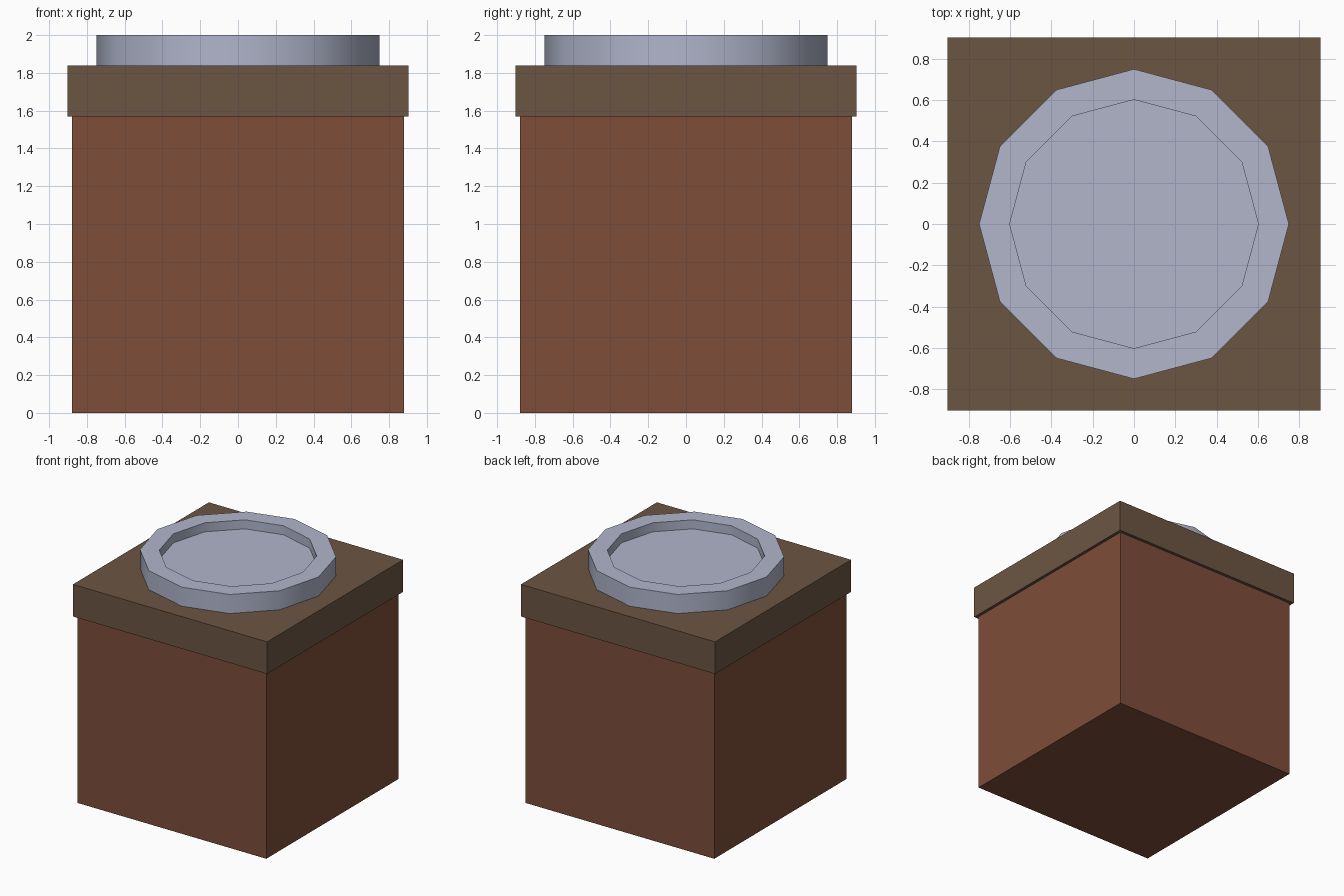
import bpy, bmesh, math

if "Cube" in bpy.data.objects:
    bpy.data.objects.remove(bpy.data.objects["Cube"])


def material(name, rgb):
    m = bpy.data.materials.new(name)
    m.diffuse_color = (*[(c / 255) ** 2.2 for c in rgb], 1)
    m.use_nodes = True
    m.node_tree.nodes["Principled BSDF"].inputs["Base Color"].default_value = m.diffuse_color
    return m


def add_object(name, bm, mat):
    bmesh.ops.recalc_face_normals(bm, faces=bm.faces)
    me = bpy.data.meshes.new(name)
    bm.to_mesh(me)
    bm.free()
    me.materials.append(mat)
    ob = bpy.data.objects.new(name, me)
    bpy.context.collection.objects.link(ob)
    return ob


def box(name, half, z0, z1, mat):
    bm = bmesh.new()
    bmesh.ops.create_cube(bm, size=1)
    bmesh.ops.scale(bm, vec=(2 * half, 2 * half, z1 - z0), verts=bm.verts)
    bmesh.ops.translate(bm, vec=(0, 0, (z0 + z1) / 2), verts=bm.verts)
    return add_object(name, bm, mat)


def lathe(name, profile, sides, mat):
    # Rings from (radius, z) points, bridged and capped at both ends
    bm = bmesh.new()
    rings = [[bm.verts.new((r * math.cos(2 * math.pi * i / sides),
                            r * math.sin(2 * math.pi * i / sides), z))
              for i in range(sides)] for r, z in profile]
    for a, b in zip(rings, rings[1:]):
        for i in range(sides):
            j = (i + 1) % sides
            bm.faces.new((a[i], a[j], b[j], b[i]))
    bm.faces.new(rings[0])
    bm.faces.new(rings[-1])
    return add_object(name, bm, mat)


# Square body and slightly wider lid slab
box("body", 0.878, 0, 1.57, material("terracotta", (125, 78, 60)))
box("lid_slab", 0.903, 1.57, 1.84, material("brown", (107, 86, 68)))

# Twelve-sided cap with a shallow recess
cap = lathe("round_cap", [(0.75, 1.84), (0.75, 2.0), (0.602, 2.0), (0.602, 1.924)],
            12, material("pale_metal", (175, 180, 202)))
bpy.context.view_layer.objects.active = cap
cap.select_set(True)
bpy.ops.object.shade_smooth_by_angle(angle=math.radians(40))
